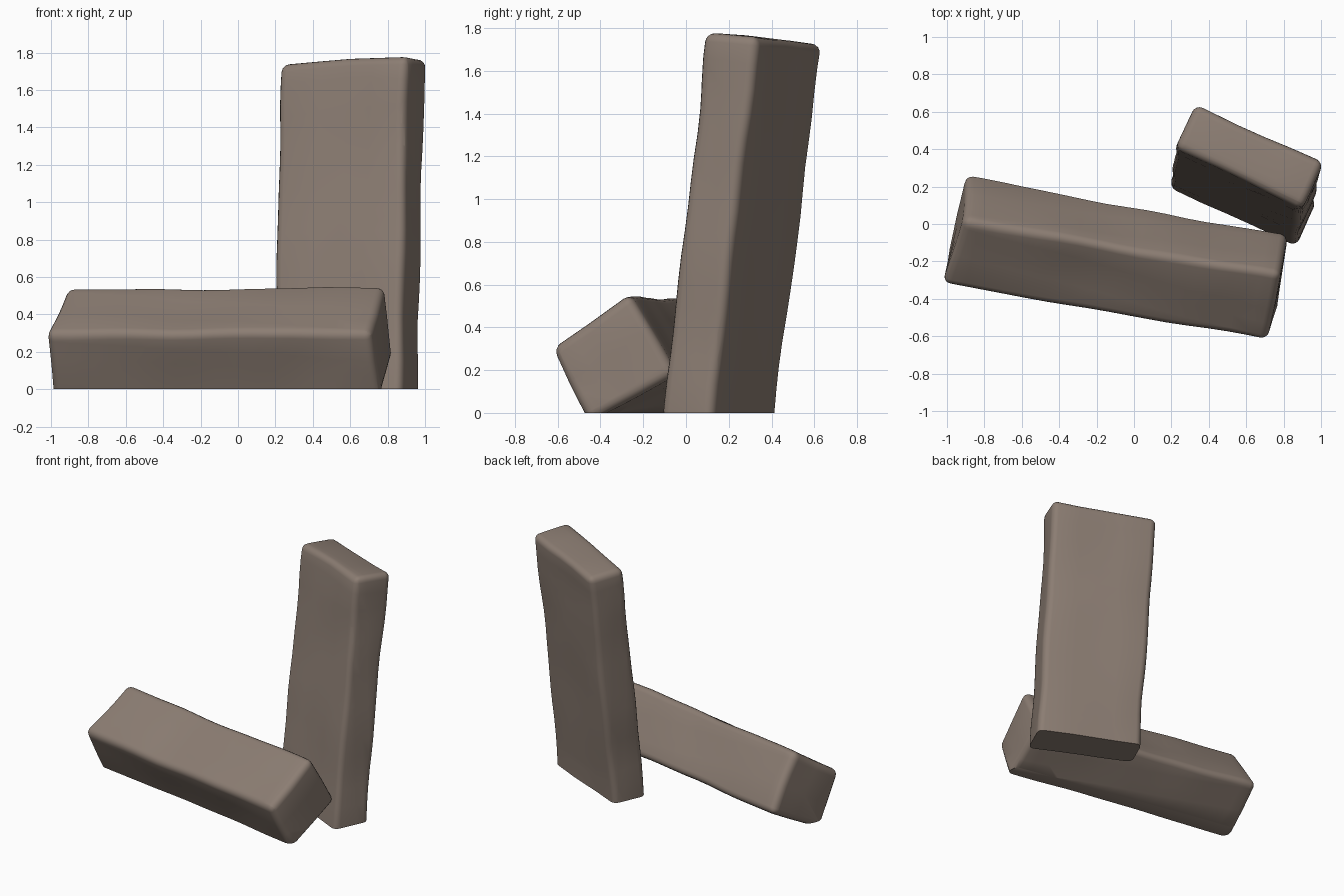
import bpy, bmesh
from mathutils import Vector, noise

cube = bpy.data.objects.get("Cube")
if cube:
    bpy.data.objects.remove(cube, do_unlink=True)

stone = bpy.data.materials.new("brown_grey_stone")
stone.use_nodes = True
COLOUR = (0.26, 0.205, 0.17, 1)
stone.diffuse_color = COLOUR
bsdf = stone.node_tree.nodes["Principled BSDF"]
bsdf.inputs["Base Color"].default_value = COLOUR
bsdf.inputs["Roughness"].default_value = 0.9


def cut(bm, point, normal, clear=False):
    geom = bm.verts[:] + bm.edges[:] + bm.faces[:]
    return bmesh.ops.bisect_plane(bm, geom=geom, plane_co=point, plane_no=normal,
                                  clear_inner=clear)


def stone_block(name, start, end, seed):
    """Worn block lofted between two four-cornered ends, sunk into the ground."""
    bm = bmesh.new()
    a = [bm.verts.new(p) for p in start]
    b = [bm.verts.new(p) for p in end]
    bm.faces.new(a)
    bm.faces.new(b)
    for i in range(4):
        j = (i + 1) % 4
        bm.faces.new((a[i], a[j], b[j], b[i]))
    bmesh.ops.recalc_face_normals(bm, faces=bm.faces[:])

    # worn edges
    bmesh.ops.bevel(bm, geom=bm.edges[:], offset=0.042, segments=4, profile=0.5,
                    affect='EDGES')

    # slices along the length, width and depth carry the uneven surface
    c = [Vector(p) for p in start]
    d = [Vector(p) for p in end]
    origin = sum(c, Vector()) / 4
    length = sum(d, Vector()) / 4 - origin
    middle = origin + length / 2
    for k in range(1, 16):
        cut(bm, origin + length * k / 16, length.normalized())
    for side in (c[1] - c[0], c[2] - c[1]):
        for k in (-0.2, 0, 0.2):
            cut(bm, middle + side * k, side.normalized())
    for v in bm.verts:
        wave = noise.noise_vector(v.co * 2.6 + Vector((seed, seed, 0)))
        v.co += wave * 0.014

    # flat underside on the ground
    result = cut(bm, (0, 0, 0), (0, 0, 1), clear=True)
    rim = [e for e in result["geom_cut"] if isinstance(e, bmesh.types.BMEdge)]
    bmesh.ops.contextual_create(bm, geom=rim)
    bmesh.ops.recalc_face_normals(bm, faces=bm.faces[:])

    mesh = bpy.data.meshes.new(name)
    bm.to_mesh(mesh)
    bm.free()
    mesh.materials.append(stone)
    obj = bpy.data.objects.new(name, mesh)
    bpy.context.collection.objects.link(obj)
    bpy.ops.object.select_all(action='DESELECT')
    obj.select_set(True)
    bpy.context.view_layer.objects.active = obj
    bpy.ops.object.shade_smooth_by_angle(angle=0.7)
    return obj


# upright slab, leaning back
stone_block("standing_stone",
            [(0.18, 0.18, -0.1), (0.86, -0.13, -0.1), (0.97, 0.11, -0.1), (0.29, 0.42, -0.1)],
            [(0.22, 0.41, 1.74), (0.90, 0.09, 1.78), (1.01, 0.33, 1.76), (0.33, 0.64, 1.72)],
            3.0)

# fallen block, rolled onto one edge
stone_block("fallen_stone",
            [(-1.02, -0.33, 0.30), (-0.91, 0.02, 0.55), (-0.90, 0.27, 0.18), (-0.99, -0.15, -0.05)],
            [(0.71, -0.63, 0.30), (0.78, -0.27, 0.56), (0.82, -0.05, 0.18), (0.77, -0.45, -0.05)],
            8.0)
